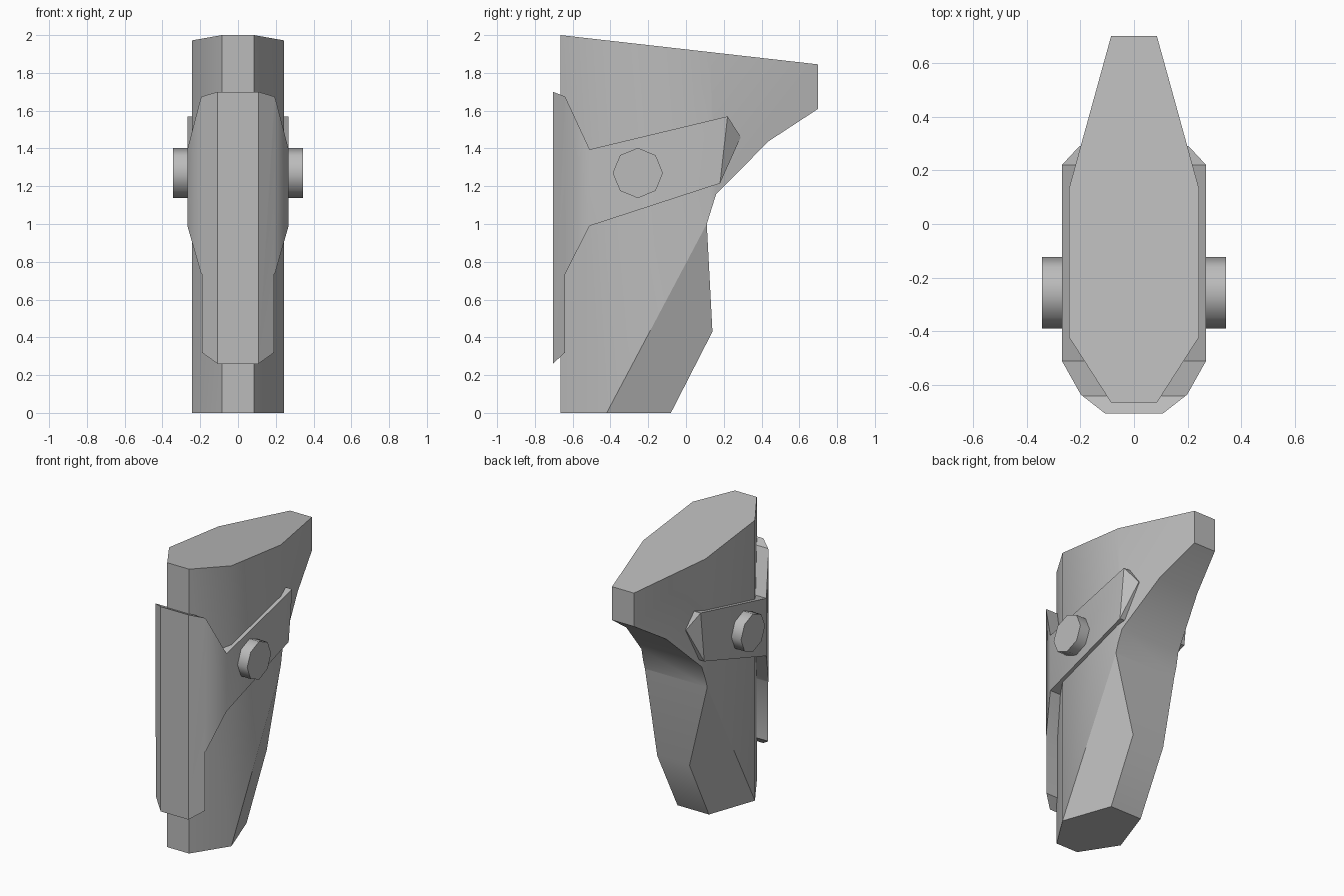
import bpy, bmesh, math
from mathutils import Vector

cube = bpy.data.objects.get("Cube")
if cube:
    bpy.data.objects.remove(cube, do_unlink=True)

grey = bpy.data.materials.new("plain_grey")
grey.use_nodes = True
grey.diffuse_color = (0.5, 0.5, 0.5, 1)
grey.node_tree.nodes["Principled BSDF"].inputs["Base Color"].default_value = (0.5, 0.5, 0.5, 1)


def finish(obj, angle):
    """Apply the colour and smooth shading up to the given angle."""
    obj.data.materials.clear()
    obj.data.materials.append(grey)
    bpy.ops.object.select_all(action='DESELECT')
    obj.select_set(True)
    bpy.context.view_layer.objects.active = obj
    bpy.ops.object.shade_smooth_by_angle(angle=math.radians(angle))


def slice_off(bm, point, normal):
    """Remove everything on the normal side of a plane and cap the cut."""
    bmesh.ops.bisect_plane(bm, geom=bm.verts[:] + bm.edges[:] + bm.faces[:], dist=1e-5,
                           plane_co=point, plane_no=normal, clear_outer=True)
    rim = [e for e in bm.edges if e.is_boundary]
    if rim:
        bmesh.ops.holes_fill(bm, edges=rim, sides=0)


def carved_profile(name, profile, half_width, cuts, angle):
    """Extrude a (y, z) side profile across x, then slice both sides alike."""
    bm = bmesh.new()
    face = bm.faces.new([bm.verts.new((-half_width, y, z)) for y, z in profile])
    ext = bmesh.ops.extrude_face_region(bm, geom=[face])
    moved = [v for v in ext["geom"] if isinstance(v, bmesh.types.BMVert)]
    bmesh.ops.translate(bm, verts=moved, vec=(2 * half_width, 0, 0))
    for point, normal in cuts:
        for side in (1, -1):
            mirror = Vector((side, 1, 1))
            slice_off(bm, Vector(point) * mirror, (Vector(normal) * mirror).normalized())
    bmesh.ops.recalc_face_normals(bm, faces=bm.faces[:])
    mesh = bpy.data.meshes.new(name)
    bm.to_mesh(mesh)
    bm.free()
    obj = bpy.data.objects.new(name, mesh)
    bpy.context.collection.objects.link(obj)
    finish(obj, angle)
    return obj


# Main body: side outline with front chamfers, rear taper and lower rear chamfers
body_side = [(-.665, 0), (-.08, 0), (.14, .43), (.11, 1.0), (.16, 1.16),
             (.44, 1.44), (.70, 1.61), (.70, 1.845), (-.665, 2.0)]
lower_normal = Vector((1, .353, -.187)).normalized()
body = carved_profile("body", body_side, .2425, [
    ((.085, -.665, 0), (.245, -.1575, 0)),
    ((.2425, .13, 0), (.57, .1575, 0)),
    ((.2425, -.42, 0), lower_normal),
], 40)
for poly in body.data.polygons:
    n = Vector((abs(poly.normal.x), poly.normal.y, poly.normal.z))
    if n.dot(lower_normal) > .999:
        poly.use_smooth = False

# Front plate with the arms that wrap back along both sides
plate_side = [(-.705, .26), (-.64, .32), (-.64, .735), (-.51, .99), (.18, 1.215),
              (.29, 1.46), (.22, 1.57), (-.51, 1.395), (-.64, 1.675), (-.705, 1.70)]
carved_profile("front_plate", plate_side, .268, [
    ((.108, -.705, 0), (.07, -.09, 0)),
    ((.198, -.635, 0), (.125, -.07, 0)),
    ((.268, .22, 1.57), (.0293, .0231, -.0026)),
], 35)

# Eight-sided pivot running through both arms
bpy.ops.mesh.primitive_cylinder_add(vertices=8, radius=.133, depth=.686,
                                    location=(0, -.255, 1.27),
                                    rotation=(0, math.pi / 2, 0))
pivot = bpy.context.object
pivot.name = "pivot_pin"
finish(pivot, 50)
